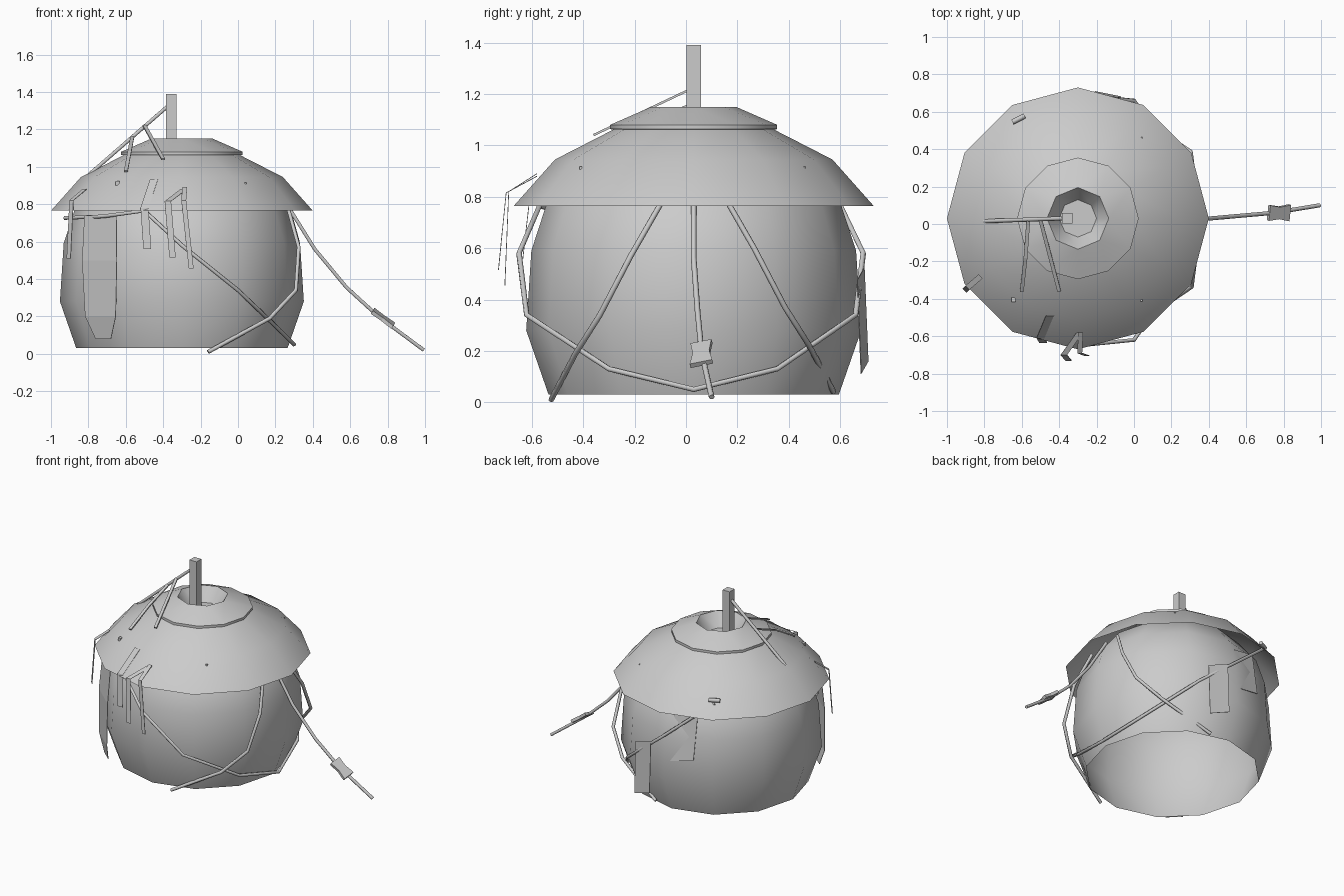
import bpy, bmesh, math
from mathutils import Vector

if "Cube" in bpy.data.objects:
    bpy.data.objects.remove(bpy.data.objects["Cube"])

CX, CY = -0.30, 0.03

clay = bpy.data.materials.new("pale_grey")
clay.use_nodes = True
grey = (0.6, 0.6, 0.6, 1)
clay.diffuse_color = grey
clay.node_tree.nodes["Principled BSDF"].inputs["Base Color"].default_value = grey


def finish(bm, name, angle=None):
    bmesh.ops.recalc_face_normals(bm, faces=bm.faces)
    mesh = bpy.data.meshes.new(name)
    bm.to_mesh(mesh)
    bm.free()
    obj = bpy.data.objects.new(name, mesh)
    bpy.context.collection.objects.link(obj)
    mesh.materials.append(clay)
    if angle:
        bpy.ops.object.select_all(action='DESELECT')
        bpy.context.view_layer.objects.active = obj
        obj.select_set(True)
        bpy.ops.object.shade_smooth_by_angle(angle=math.radians(angle))
    return obj


def ring(bm, r, z, sides):
    verts = [bm.verts.new((CX + r * math.cos(math.tau * i / sides),
                           CY + r * math.sin(math.tau * i / sides), z)) for i in range(sides)]
    return verts, [bm.edges.new((verts[i], verts[(i + 1) % sides])) for i in range(sides)]


def turned(name, profile, angle, cap_last=False):
    """Stack of polygon rings (radius, height, sides) bridged together."""
    bm = bmesh.new()
    rings = [ring(bm, *p) for p in profile]
    for a, b in zip(rings, rings[1:]):
        bmesh.ops.bridge_loops(bm, edges=a[1] + b[1])
    if cap_last:
        bm.faces.new(rings[-1][0])
    return finish(bm, name, angle)


def rope(name, points, radius=0.011):
    curve = bpy.data.curves.new(name, 'CURVE')
    curve.dimensions = '3D'
    curve.bevel_depth = radius
    curve.bevel_resolution = 1
    curve.use_fill_caps = True
    spline = curve.splines.new('POLY')
    spline.points.add(len(points) - 1)
    for sp, p in zip(spline.points, points):
        sp.co = (*p, 1)
    curve.materials.append(clay)
    bpy.context.collection.objects.link(bpy.data.objects.new(name, curve))


def strip(name, points, widths, across, thick=0.003):
    """Flat band through the points, with a half width at each."""
    bm = bmesh.new()
    across = Vector(across).normalized()
    pairs = [[bm.verts.new(Vector(p) + across * w * s) for s in (-1, 1)]
             for p, w in zip(points, widths)]
    for a, b in zip(pairs, pairs[1:]):
        bm.faces.new((a[0], a[1], b[1], b[0]))
    obj = finish(bm, name)
    solid = obj.modifiers.new("thickness", 'SOLIDIFY')
    solid.thickness = thick
    solid.offset = 0


def box(name, centre, size):
    bm = bmesh.new()
    bmesh.ops.create_cube(bm, size=1)
    for v in bm.verts:
        v.co = Vector([c + a * s for c, a, s in zip(centre, v.co, size)])
    finish(bm, name)


# Round hut shell open at the bottom, roof shell and smoke-hole lid
turned("hut_wall", [(0.565, 0.03, 12), (0.652, 0.28, 12), (0.632, 0.59, 12), (0.575, 0.765, 12),
                    (0.45, 0.92, 12), (0.25, 1.02, 12), (0.08, 1.05, 12)], 60, cap_last=True)
turned("roof", [(0.70, 0.765, 12), (0.54, 0.945, 12), (0.30, 1.068, 12)], 60)
turned("roof_lid", [(0.28, 1.06, 12), (0.325, 1.063, 12), (0.325, 1.08, 12),
                    (0.165, 1.15, 8)], 50)
turned("smoke_hole", [(0.165, 1.15, 8), (0.10, 1.055, 8)], 50, cap_last=True)

# Chimney post with its leaning pole and twigs
box("chimney_post", (-0.357, 0.03, 1.222), (0.055, 0.055, 0.336))
rope("leaning_pole", [(-0.38, 0.03, 1.32), (-0.80, 0.015, 0.955)])
strip("twig_long", [(-0.565, 0.02, 1.16), (-0.58, -0.18, 1.08), (-0.60, -0.36, 0.975)],
      [0.01] * 3, (1, 0, 0), 0.009)
strip("twig_short", [(-0.50, 0.02, 1.22), (-0.40, -0.36, 1.04)], [0.01] * 2, (1, 0, 0), 0.009)

# Long guy rope with a bow-shaped tag
rope("guy_rope", [(0.26, 0.03, 0.80), (0.41, 0.03, 0.56), (0.58, 0.045, 0.355),
                  (0.75, 0.06, 0.20), (0.993, 0.10, 0.02)])
strip("rope_tag", [(0.72, 0.06, 0.23), (0.775, 0.06, 0.19), (0.83, 0.06, 0.15)],
      [0.042, 0.033, 0.045], (0.1, 1, 0.2), 0.02)

# Side ropes, one on each side of the guy rope
side = [(0.27, -0.10, 0.77), (0.325, -0.215, 0.57), (0.31, -0.335, 0.34),
        (0.17, -0.43, 0.19), (-0.16, -0.525, 0.01)]
rope("side_rope_front", side)
rope("side_rope_back", [(x - 0.005, 2 * CY - y - 0.01, z + 0.03) for x, y, z in side])

# Garland slung around the wall
rope("garland", [(-0.925, -0.15, 0.726), (-0.72, -0.47, 0.735), (-0.50, -0.57, 0.765),
                 (-0.30, -0.65, 0.58), (0.0, -0.62, 0.34), (0.22, -0.30, 0.13),
                 (0.30, 0.03, 0.05), (0.22, 0.355, 0.13), (0.0, 0.66, 0.34),
                 (-0.30, 0.69, 0.58), (-0.62, 0.56, 0.85)], 0.011)
rope("garland_end", [(-0.65, 0.545, 0.872), (-0.585, 0.578, 0.872)], 0.014)

# Rags draped over the eaves
rags = [
    ([(-0.82, -0.28, 0.88), (-0.89, -0.34, 0.82), (-0.905, -0.355, 0.51)], 0.015, -1),
    ([(-0.45, -0.49, 0.93), (-0.50, -0.61, 0.78), (-0.485, -0.635, 0.56)], 0.021, 0),
    ([(-0.29, -0.58, 0.88), (-0.375, -0.70, 0.815), (-0.35, -0.73, 0.515)], 0.017, 0),
    ([(-0.285, -0.58, 0.89), (-0.29, -0.69, 0.82), (-0.25, -0.705, 0.455)], 0.013, 0)]
for i, (points, w, turn) in enumerate(rags):
    strip(f"eave_rag_{i + 1}", points, [w] * 3, (1, turn, 0))

# Door cloth and two hanging panels at the back
strip("door_cloth", [(-0.735, -0.43, 0.74), (-0.74, -0.46, 0.50), (-0.735, -0.47, 0.20),
                     (-0.72, -0.455, 0.08)], [0.115, 0.125, 0.11, 0.055], (1, -0.9, 0))
strip("back_panel_low", [(-0.14, 0.68, 0.50), (-0.14, 0.695, 0.135)], [0.075] * 2,
      (1, -0.2, -0.35))
strip("back_panel_high", [(-0.42, 0.60, 0.73), (-0.42, 0.65, 0.42)], [0.088] * 2, (1, 0.15, -0.2))

# Small pegs in the roof
for i, (x, y, s) in enumerate([(-0.645, -0.405, 0.022), (0.04, -0.41, 0.01), (0.04, 0.46, 0.01)]):
    box(f"roof_peg_{i + 1}", (x, y, 0.912), (s, s, s))
